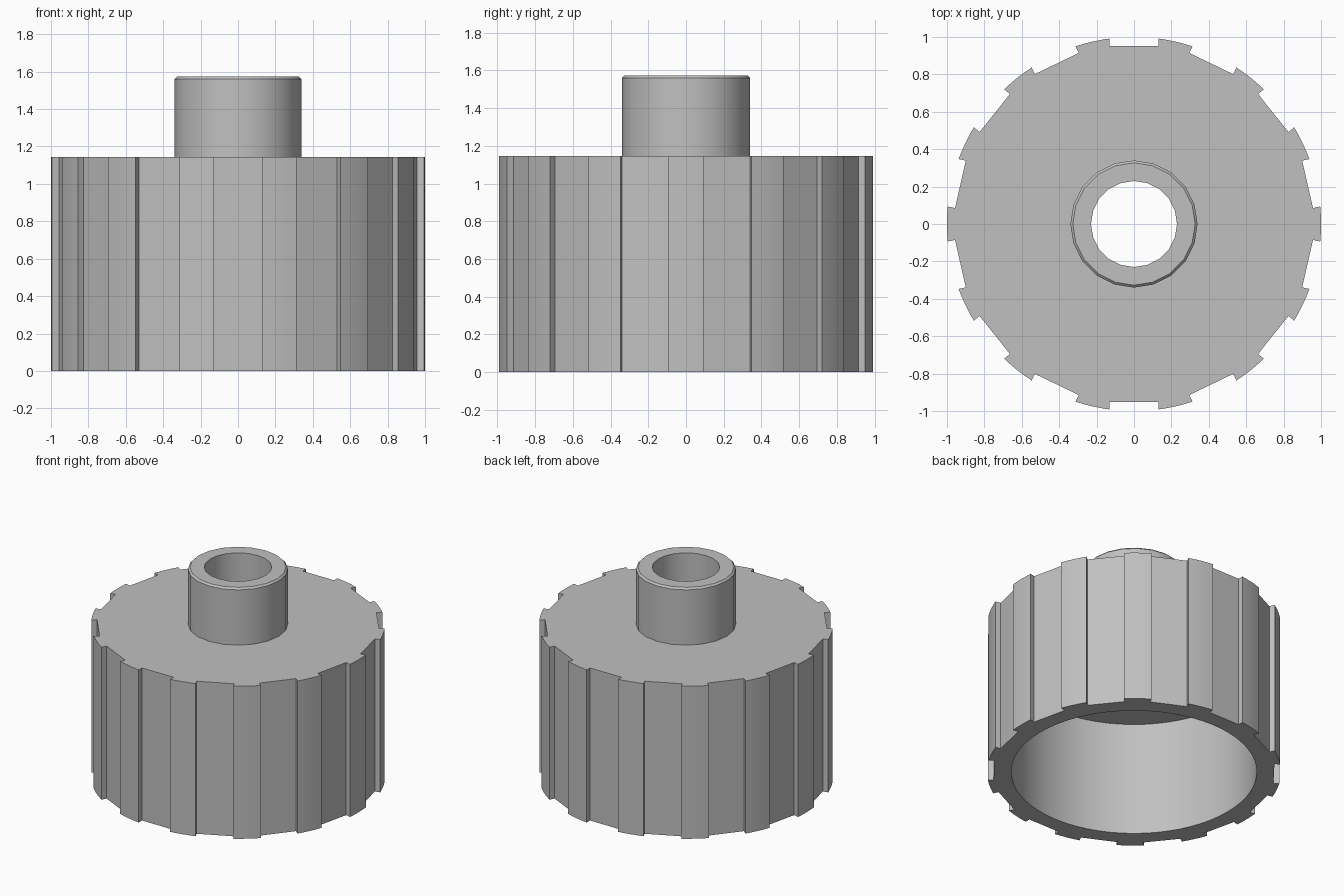
import bpy
import bmesh
from math import sin, cos, asin, pi, radians
from mathutils import Vector, Matrix

if "Cube" in bpy.data.objects:
    bpy.data.objects.remove(bpy.data.objects["Cube"], do_unlink=True)

TEETH = 14
NOTCH_HALF, NOTCH_FLOOR = 0.13, 0.952
BODY_TOP, CEILING = 1.145, 0.855
CAVITY_R, BORE_R, HUB_R = 0.835, 0.23, 0.34
HUB_TOP, CHAMFER = 1.573, 0.013

grey = bpy.data.materials.new("plain grey")
grey.use_nodes = True
colour = (0.53, 0.53, 0.53, 1)
grey.diffuse_color = colour
grey.node_tree.nodes["Principled BSDF"].inputs["Base Color"].default_value = colour


def make_object(name, bm):
    bmesh.ops.recalc_face_normals(bm, faces=bm.faces)
    mesh = bpy.data.meshes.new(name)
    bm.to_mesh(mesh)
    bm.free()
    mesh.materials.append(grey)
    obj = bpy.data.objects.new(name, mesh)
    bpy.context.collection.objects.link(obj)
    return obj


def smooth(obj):
    bpy.ops.object.select_all(action='DESELECT')
    obj.select_set(True)
    bpy.context.view_layer.objects.active = obj
    bpy.ops.object.shade_smooth_by_angle(angle=radians(30))


def cut_cylinder(target, radius, z0, z1, sides):
    """Subtract an upright cylinder from the target and discard the cutter."""
    bm = bmesh.new()
    bmesh.ops.create_cone(bm, cap_ends=True, segments=sides, radius1=radius,
                          radius2=radius, depth=z1 - z0,
                          matrix=Matrix.Translation((0, 0, (z0 + z1) / 2)))
    cutter = make_object("cutter", bm)
    cutter.hide_render = True
    mod = target.modifiers.new("cut", 'BOOLEAN')
    mod.operation, mod.solver, mod.object = 'DIFFERENCE', 'EXACT', cutter
    bpy.context.view_layer.objects.active = target
    bpy.ops.object.modifier_apply(modifier=mod.name)
    bpy.data.objects.remove(cutter, do_unlink=True)


# Toothed body: curved tooth crowns with flat, square-sided notches between
pitch = 2 * pi / TEETH
half_tooth = pitch / 2 - asin(NOTCH_HALF)
outline = []
for i in range(TEETH):
    for step in range(-2, 3):
        a = i * pitch + half_tooth * step / 2
        outline.append(Vector((cos(a), sin(a), 0)))
    turn = Matrix.Rotation((i + 0.5) * pitch, 3, 'Z')
    for side in (-NOTCH_HALF, NOTCH_HALF):
        outline.append(turn @ Vector((NOTCH_FLOOR, side, 0)))

bm = bmesh.new()
base = bm.faces.new([bm.verts.new(p) for p in outline])
top = bmesh.ops.extrude_face_region(bm, geom=[base])["geom"]
bmesh.ops.translate(bm, vec=(0, 0, BODY_TOP),
                    verts=[v for v in top if isinstance(v, bmesh.types.BMVert)])
body = make_object("toothed_body", bm)

# Hollow underside and central bore
cut_cylinder(body, CAVITY_R, -0.1, CEILING, 64)
cut_cylinder(body, BORE_R, CEILING - 0.1, BODY_TOP + 0.1, 20)
smooth(body)

# Hub: chamfered tube standing on the body
profile = [(HUB_R, BODY_TOP), (HUB_R, HUB_TOP - CHAMFER),
           (HUB_R - CHAMFER, HUB_TOP), (BORE_R, HUB_TOP), (BORE_R, BODY_TOP)]
bm = bmesh.new()
points = [bm.verts.new((r, 0, z)) for r, z in profile]
edges = [bm.edges.new(pair) for pair in zip(points, points[1:])]
bmesh.ops.spin(bm, geom=points + edges, cent=(0, 0, 0), axis=(0, 0, 1),
               angle=2 * pi, steps=20)
bmesh.ops.remove_doubles(bm, verts=bm.verts, dist=0.0005)
# Close the tube temporarily so its normals face outwards
rim = [e for e in bm.edges if e.is_boundary]
foot = bmesh.ops.bridge_loops(bm, edges=rim)["faces"]
bmesh.ops.recalc_face_normals(bm, faces=bm.faces)
bmesh.ops.delete(bm, geom=foot, context='FACES')
hub = make_object("hub", bm)
smooth(hub)
